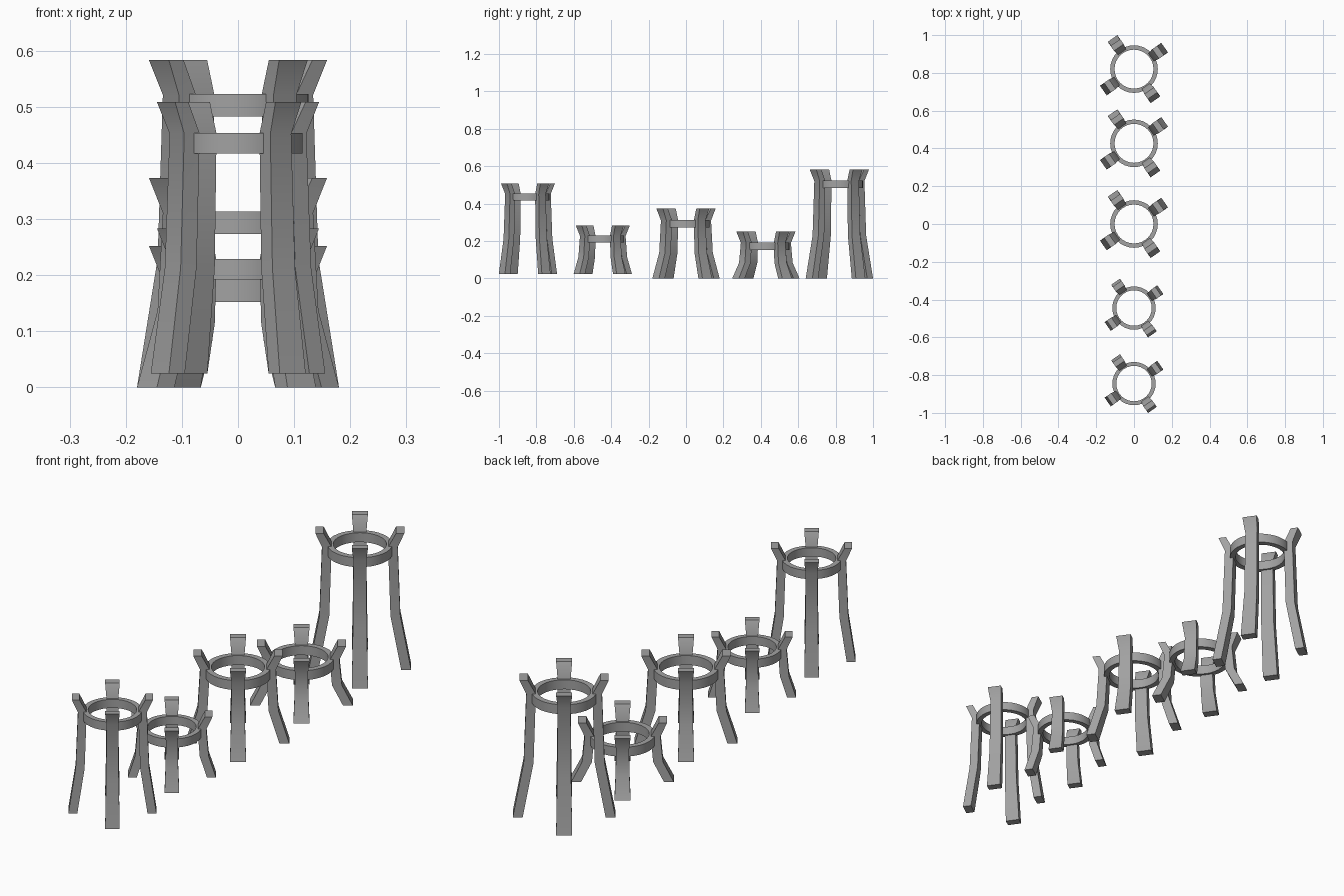
import bpy
import bmesh
from math import cos, sin, pi, radians
from mathutils import Matrix

if "Cube" in bpy.data.objects:
    bpy.data.objects.remove(bpy.data.objects["Cube"], do_unlink=True)

grey = bpy.data.materials.new("stone grey")
grey.use_nodes = True
colour = (0.36, 0.36, 0.36, 1)
grey.diffuse_color = colour
grey.node_tree.nodes["Principled BSDF"].inputs["Base Color"].default_value = colour


def finish(bm, name):
    bmesh.ops.recalc_face_normals(bm, faces=bm.faces)
    mesh = bpy.data.meshes.new(name)
    bm.to_mesh(mesh)
    bm.free()
    mesh.materials.append(grey)
    obj = bpy.data.objects.new(name, mesh)
    bpy.context.collection.objects.link(obj)
    bpy.ops.object.select_all(action="DESELECT")
    obj.select_set(True)
    bpy.context.view_layer.objects.active = obj
    bpy.ops.object.shade_smooth_by_angle(angle=radians(32))


def loft(bm, loops, closed=False):
    """Skin a list of equally long vertex loops, capping open ends."""
    n = len(loops[0])
    pairs = list(zip(loops, loops[1:]))
    if closed:
        pairs.append((loops[-1], loops[0]))
    else:
        bm.faces.new(loops[0])
        bm.faces.new(loops[-1])
    for a, b in pairs:
        for i in range(n):
            j = (i + 1) % n
            bm.faces.new((a[i], a[j], b[j], b[i]))


def leg(name, centre, angle, sections):
    # Each section: height, inner radius, outer radius, half width
    bm = bmesh.new()
    loops = [[bm.verts.new(p) for p in
              ((r, -w, z), (R, -w, z), (R, w, z), (r, w, z))]
             for z, r, R, w in sections]
    loft(bm, loops)
    bm.transform(Matrix.Translation((0, centre, 0)) @ Matrix.Rotation(angle, 4, "Z"))
    finish(bm, name)


def ring(name, centre, inner, outer, bottom, top, sides=32):
    bm = bmesh.new()
    loops = []
    for i in range(sides):
        a = 2 * pi * i / sides
        loops.append([bm.verts.new((r * cos(a), centre + r * sin(a), z))
                      for r, z in ((inner, bottom), (outer, bottom),
                                   (outer, top), (inner, top))])
    loft(bm, loops, closed=True)
    finish(bm, name)


def stand(label, y, size, foot_radius, foot, top):
    waist = top - 0.062 * size
    kink = foot + 0.44 * (waist - foot)
    sections = [
        (foot, foot_radius - 0.038 * size, foot_radius, 0.031 * size),
        (kink, 0.118 * size, 0.156 * size, 0.027 * size),
        (waist, 0.109 * size, 0.146 * size, 0.025 * size),
        (top, 0.14 * size, 0.172 * size, 0.031 * size),
    ]
    for i in range(4):
        leg(f"{label}_leg_{i + 1}", y, radians(35 + 90 * i), sections)
    ring(f"{label}_ring", y, 0.103 * size, 0.126 * size,
         waist - 0.038 * size, waist + 0.002)


# Row of plant stands, front to back
stand("front_stand", -0.845, 0.91, 0.17, 0.025, 0.508)
stand("low_front_stand", -0.445, 0.91, 0.17, 0.025, 0.283)
stand("middle_stand", 0, 1, 0.198, 0, 0.373)
stand("low_back_stand", 0.427, 1, 0.198, 0, 0.252)
stand("tall_back_stand", 0.82, 1, 0.198, 0, 0.583)
